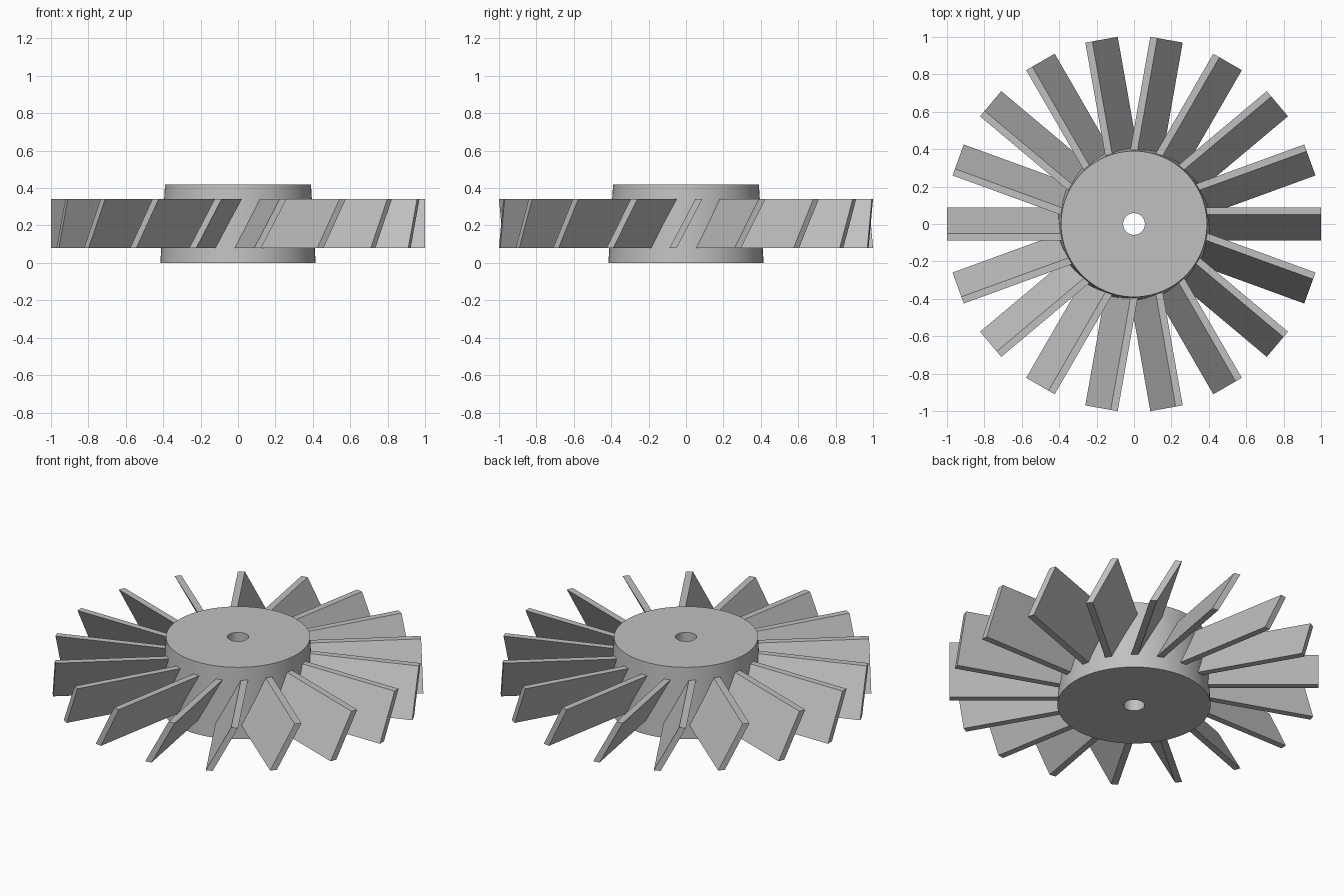
import bpy, bmesh, math
from mathutils import Matrix

if "Cube" in bpy.data.objects:
    bpy.data.objects.remove(bpy.data.objects["Cube"])

BLADES = 18
SEG = 96

grey = bpy.data.materials.new("light_grey")
grey.diffuse_color = (0.53, 0.53, 0.53, 1)
grey.use_nodes = True
grey.node_tree.nodes["Principled BSDF"].inputs["Base Color"].default_value = grey.diffuse_color


def make_object(name, bm):
    bmesh.ops.recalc_face_normals(bm, faces=bm.faces)
    mesh = bpy.data.meshes.new(name)
    bm.to_mesh(mesh)
    bm.free()
    mesh.materials.append(grey)
    obj = bpy.data.objects.new(name, mesh)
    bpy.context.collection.objects.link(obj)
    return obj


# Hub: tapered disc with a through bore, lathed from a closed profile
profile = [(0.058, 0), (0.415, 0), (0.39, 0.418), (0.058, 0.418)]
bm = bmesh.new()
rings = []
for i in range(SEG):
    a = 2 * math.pi * i / SEG
    rings.append([bm.verts.new((r * math.cos(a), r * math.sin(a), z)) for r, z in profile])
for i in range(SEG):
    p, q = rings[i], rings[(i + 1) % SEG]
    for j in range(4):
        k = (j + 1) % 4
        bm.faces.new((p[j], q[j], q[k], p[k]))
hub = make_object("hub", bm)
bpy.context.view_layer.objects.active = hub
hub.select_set(True)
bpy.ops.object.shade_smooth_by_angle(angle=math.radians(30))

# Blades: slanted slabs, rooted in the hub and repeated around the axis
section = [(-0.088, 0.08), (-0.05, 0.08), (0.088, 0.342), (0.05, 0.342)]
for n in range(BLADES):
    bm = bmesh.new()
    root = [bm.verts.new((0.34, y, z)) for y, z in section]
    tip = [bm.verts.new((1.0, y, z)) for y, z in section]
    bm.faces.new(root)
    bm.faces.new(tip)
    for j in range(4):
        k = (j + 1) % 4
        bm.faces.new((root[j], root[k], tip[k], tip[j]))
    bm.transform(Matrix.Rotation(2 * math.pi * n / BLADES, 4, 'Z'))
    make_object(f"blade_{n + 1}", bm)
